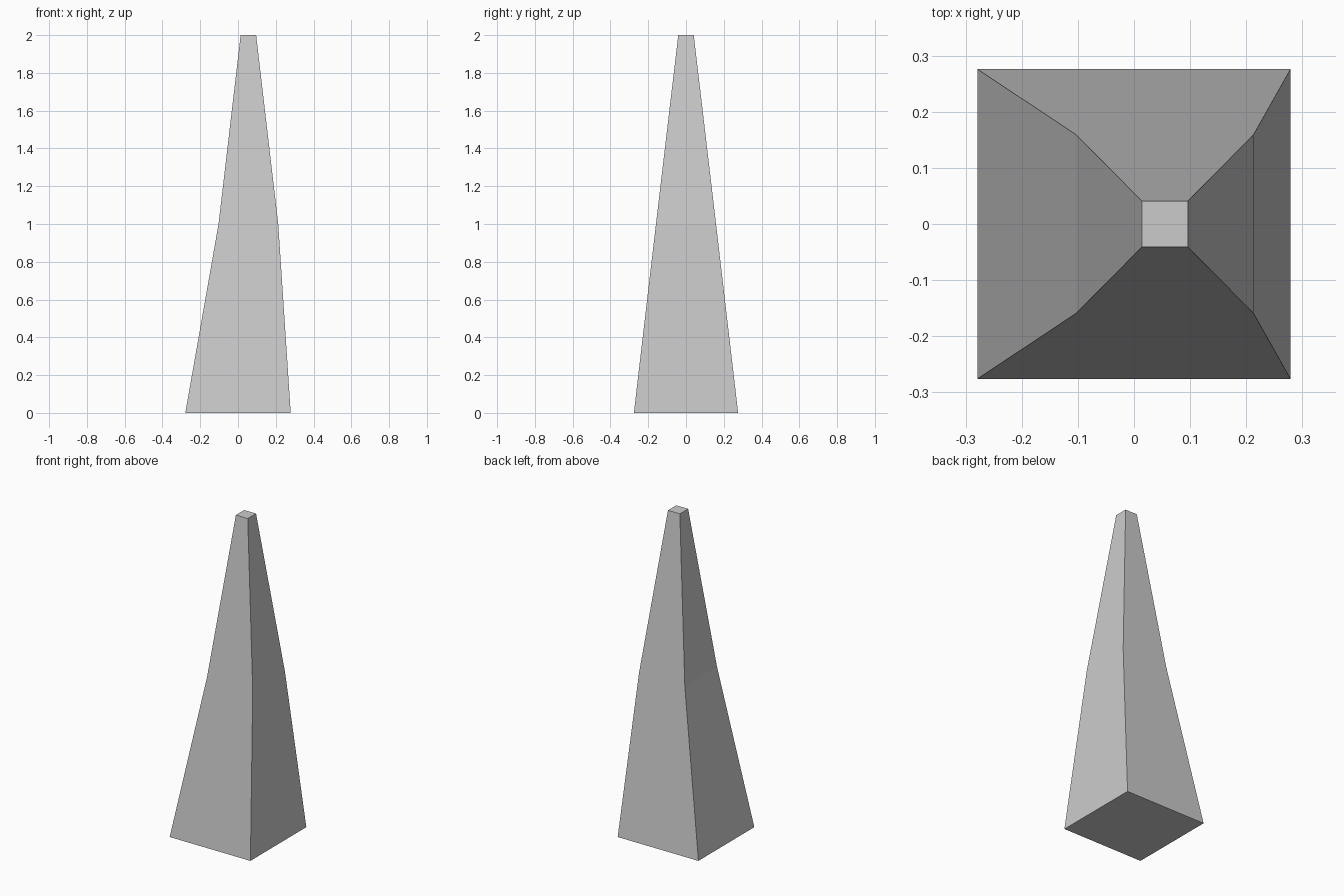
import bpy, bmesh

if "Cube" in bpy.data.objects:
    bpy.data.objects.remove(bpy.data.objects["Cube"])

# Square sections of the bent, tapering spike: centre x, half x, half y, height
SECTIONS = [(0.0, 0.279, 0.276, 0.0),
            (0.055, 0.158, 0.159, 1.0),
            (0.055, 0.041, 0.041, 2.0)]

bm = bmesh.new()
rings = [[bm.verts.new((cx + sx * hx, sy * hy, z))
          for sx, sy in ((-1, -1), (1, -1), (1, 1), (-1, 1))]
         for cx, hx, hy, z in SECTIONS]

# Side walls between neighbouring sections
for low, high in zip(rings, rings[1:]):
    for i in range(4):
        j = (i + 1) % 4
        bm.faces.new((low[i], low[j], high[j], high[i]))

# Bottom and tip caps
bm.faces.new(rings[0][::-1])
bm.faces.new(rings[-1])

mesh = bpy.data.meshes.new("spike")
bm.to_mesh(mesh)
bm.free()
bpy.context.collection.objects.link(bpy.data.objects.new("spike", mesh))
